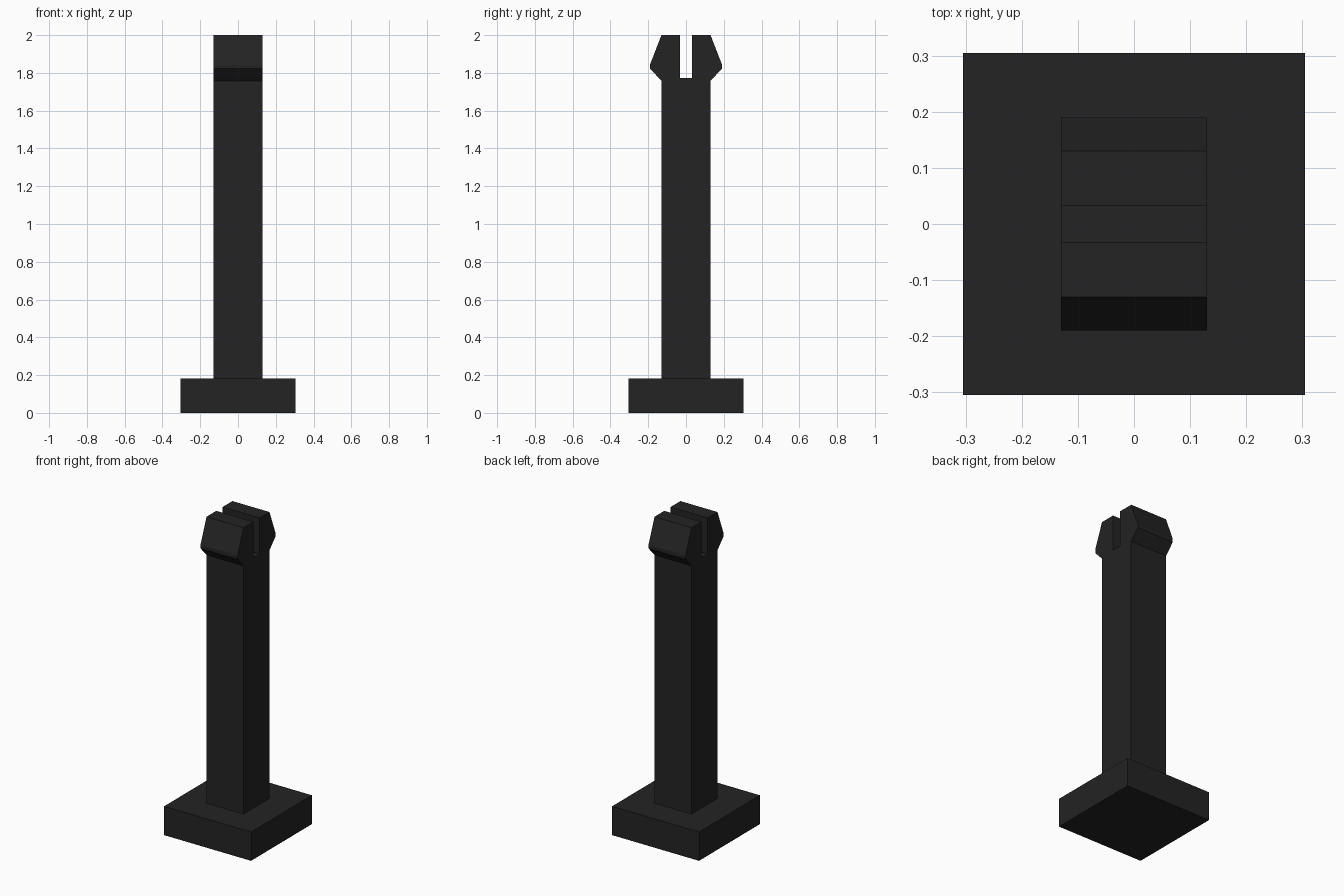
import bpy, bmesh

if "Cube" in bpy.data.objects:
    bpy.data.objects.remove(bpy.data.objects["Cube"])

black = bpy.data.materials.new("matte black")
black.diffuse_color = (0.017, 0.017, 0.017, 1)
black.use_nodes = True
black.node_tree.nodes["Principled BSDF"].inputs["Base Color"].default_value = black.diffuse_color


def extrude_x(name, profile, half_width):
    """Solid made by sweeping a (y, z) outline along x."""
    bm = bmesh.new()
    face = bm.faces.new([bm.verts.new((-half_width, y, z)) for y, z in profile])
    swept = bmesh.ops.extrude_face_region(bm, geom=[face])["geom"]
    verts = [g for g in swept if isinstance(g, bmesh.types.BMVert)]
    bmesh.ops.translate(bm, vec=(2 * half_width, 0, 0), verts=verts)
    bmesh.ops.recalc_face_normals(bm, faces=bm.faces)
    mesh = bpy.data.meshes.new(name)
    bm.to_mesh(mesh)
    bm.free()
    mesh.materials.append(black)
    obj = bpy.data.objects.new(name, mesh)
    bpy.context.collection.objects.link(obj)
    return obj


# Square foot plate
extrude_x("base", [(-0.305, 0), (0.305, 0), (0.305, 0.183), (-0.305, 0.183)], 0.305)

# Square post ending in two barbed prongs with a slot between them
half = [(0.13, 0.183), (0.13, 1.758), (0.19, 1.822), (0.19, 1.845),
        (0.13, 2.0), (0.032, 2.0), (0.032, 1.772)]
extrude_x("slotted_post", half + [(-y, z) for y, z in reversed(half)], 0.13)
